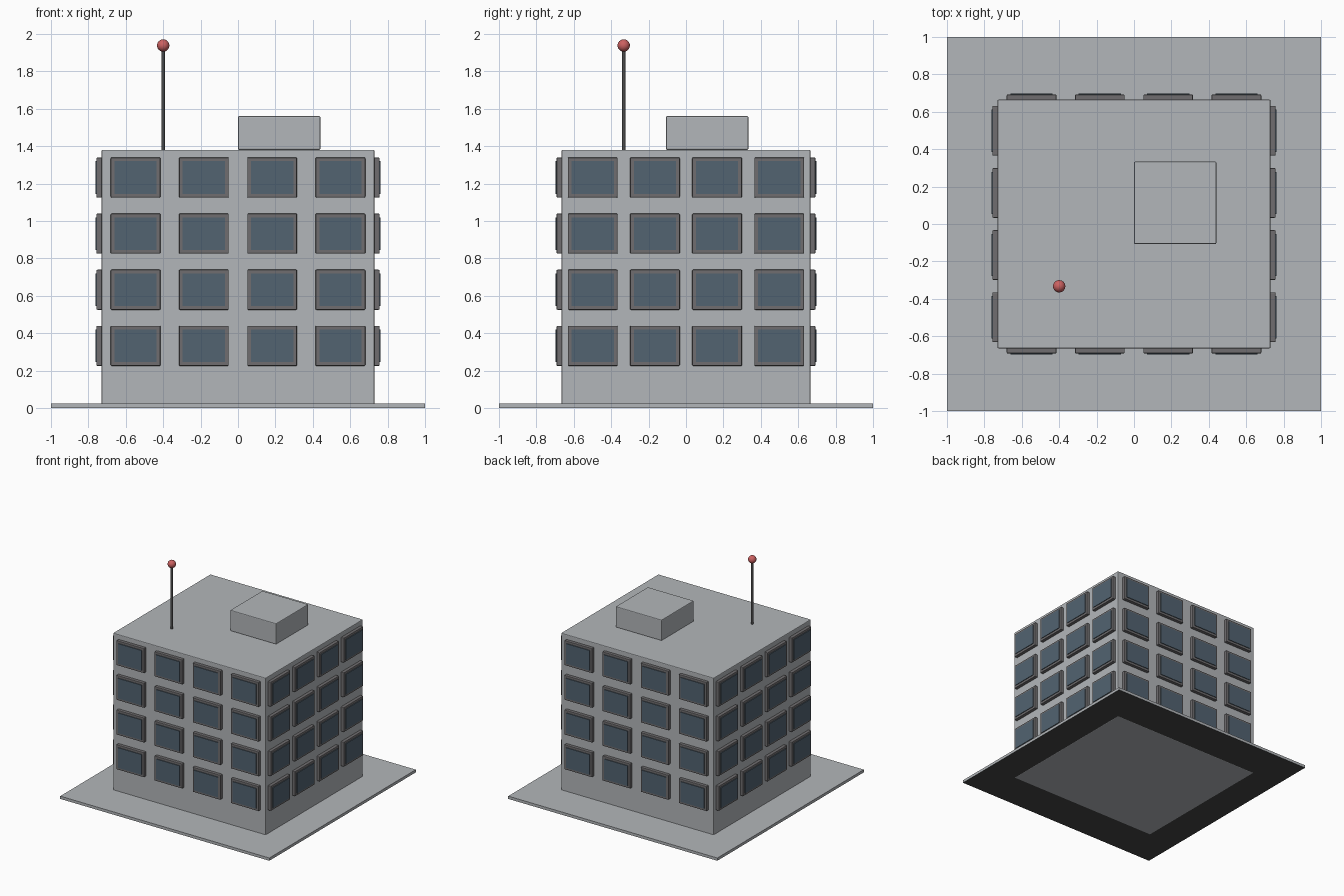
import bpy, bmesh, math
from mathutils import Matrix, Vector

if "Cube" in bpy.data.objects:
    bpy.data.objects.remove(bpy.data.objects["Cube"])


def material(name, rgb):
    m = bpy.data.materials.new(name)
    m.diffuse_color = (*rgb, 1)
    m.use_nodes = True
    m.node_tree.nodes["Principled BSDF"].inputs["Base Color"].default_value = m.diffuse_color
    return m


CONCRETE = material("concrete", (0.45, 0.47, 0.49))
ASPHALT = material("dark underside", (0.06, 0.06, 0.06))
FRAME = material("window frame grey", (0.16, 0.155, 0.16))
GLASS = material("window glass", (0.085, 0.125, 0.165))
METAL = material("dark metal", (0.07, 0.07, 0.07))
RED = material("beacon red", (0.6, 0.12, 0.12))


def finish(name, bm, *mats):
    mesh = bpy.data.meshes.new(name)
    bm.to_mesh(mesh)
    bm.free()
    for m in mats:
        mesh.materials.append(m)
    obj = bpy.data.objects.new(name, mesh)
    bpy.context.collection.objects.link(obj)
    return obj


def box(name, lo, hi, mat, bevel=0.0):
    lo, hi = Vector(lo), Vector(hi)
    bm = bmesh.new()
    bmesh.ops.create_cube(bm, size=1, matrix=Matrix.Translation((lo + hi) / 2)
                          @ Matrix.Diagonal((*(hi - lo), 1)))
    if bevel:
        bmesh.ops.bevel(bm, geom=bm.edges[:], offset=bevel, segments=2,
                        profile=0.5, affect='EDGES')
    return finish(name, bm, mat)


# Pavement slab with a dark underside
W, D, H = 0.73, 0.665, 1.38
pavement = box("pavement", (-1, -1, 0.001), (1, 1, 0.025), CONCRETE)
pavement.data.materials.append(ASPHALT)
for p in pavement.data.polygons:
    if p.normal.z < -0.5:
        p.material_index = 1

# Main block and rooftop plant room
box("building_body", (-W, -D, 0), (W, D, H), CONCRETE, 0.006)
box("roof_room", (0, -0.107, H), (0.44, 0.333, 1.56), CONCRETE, 0.006)

# Windows: bevelled frame with a thin glass plate, 4 x 4 on every wall
sides = [("front", 0, D, W), ("right", 90, W, D), ("back", 180, D, W), ("left", 270, W, D)]
for side, angle, wall, half in sides:
    turn = Matrix.Rotation(math.radians(angle), 4, 'Z')
    for row in range(4):
        for col in range(4):
            x, z = (col - 1.5) * half / 2, 0.332 + 0.3 * row
            for part, w, h, y0, y1, mat, bev in (
                    ("frame", 0.133, 0.107, -0.01, 0.027, FRAME, 0.005),
                    ("glass", 0.113, 0.087, 0.026, 0.033, GLASS, 0)):
                obj = box(f"{side}_window_{part}_{row + 1}_{col + 1}",
                          (x - w, -wall - y1, z - h), (x + w, -wall - y0, z + h), mat, bev)
                obj.data.transform(turn)

# Roof antenna and beacon
bm = bmesh.new()
bmesh.ops.create_cone(bm, cap_ends=True, segments=16, radius1=0.01, radius2=0.01,
                      depth=0.56, matrix=Matrix.Translation((-0.4, -0.333, 1.655)))
mast = finish("antenna_mast", bm, METAL)
bm = bmesh.new()
bmesh.ops.create_uvsphere(bm, u_segments=24, v_segments=16, radius=0.033,
                          matrix=Matrix.Translation((-0.4, -0.333, 1.938)))
beacon = finish("antenna_beacon", bm, RED)
for obj in (mast, beacon):
    bpy.ops.object.select_all(action='DESELECT')
    obj.select_set(True)
    bpy.context.view_layer.objects.active = obj
    bpy.ops.object.shade_smooth_by_angle()
